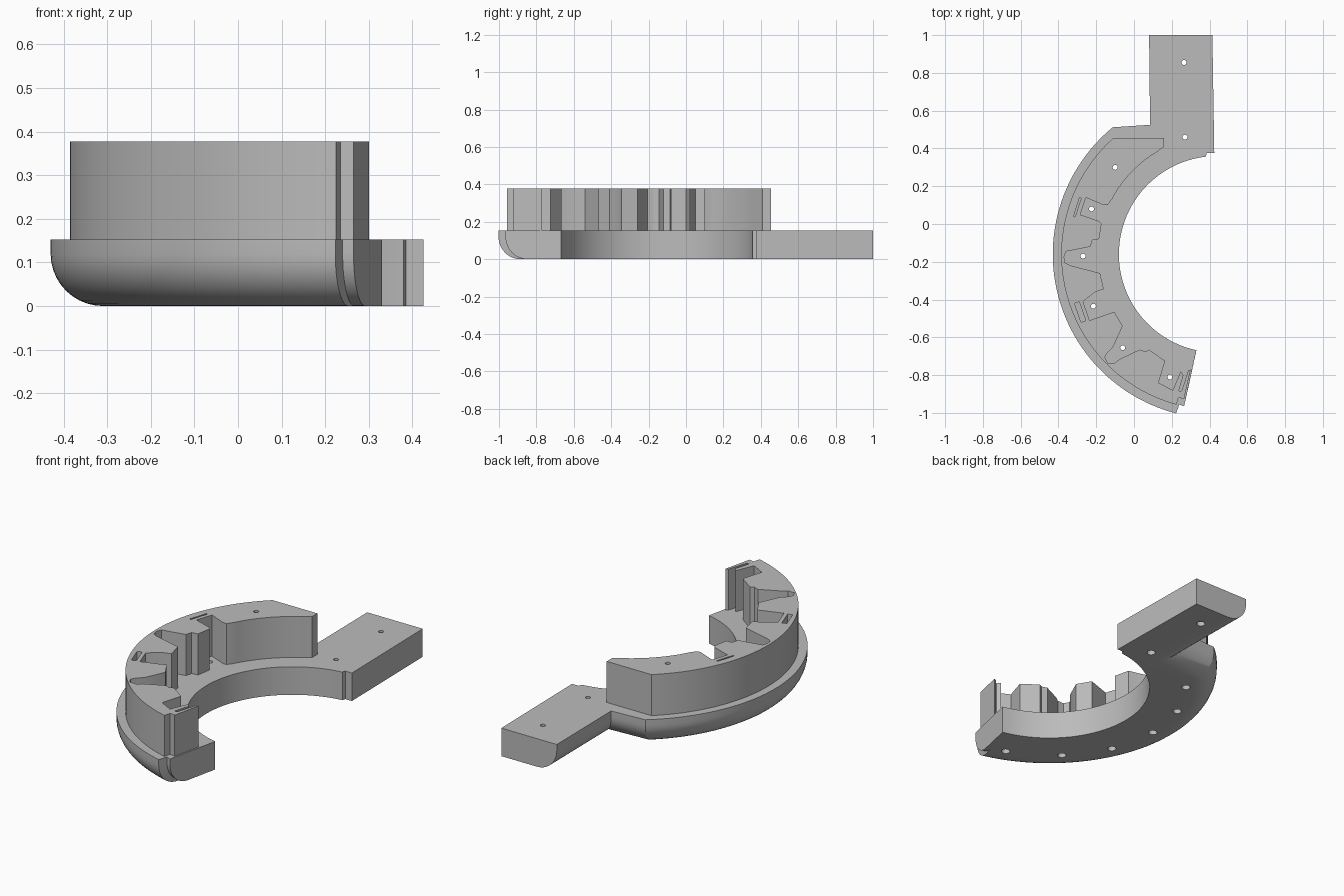
import bpy, bmesh, math

if "Cube" in bpy.data.objects:
    bpy.data.objects.remove(bpy.data.objects["Cube"])

CX, CY = 0.44, -0.16          # centre of the ring
R_IN, R_OUT, R_WALL = 0.52, 0.87, 0.825
BASE_H, TOP_H = 0.153, 0.377
FILLET = 0.12

grey = bpy.data.materials.new("plain grey")
grey.diffuse_color = (0.5, 0.5, 0.5, 1)
grey.use_nodes = True
grey.node_tree.nodes["Principled BSDF"].inputs["Base Color"].default_value = grey.diffuse_color


def arc(r, a0, a1, n):
    return [(CX + r * math.cos(a0 + (a1 - a0) * i / n),
             CY + r * math.sin(a0 + (a1 - a0) * i / n)) for i in range(n + 1)]


def angle(x, y):
    return math.atan2(y - CY, x - CX) % (2 * math.pi)


def loft(name, levels):
    """Stack outlines of equal length: levels = [(z, points), ...]"""
    bm = bmesh.new()
    rings = [[bm.verts.new((x, y, z)) for x, y in pts] for z, pts in levels]
    n = len(rings[0])
    for lo, hi in zip(rings, rings[1:]):
        for i in range(n):
            j = (i + 1) % n
            bm.faces.new((lo[i], lo[j], hi[j], hi[i]))
    bm.faces.new(rings[0][::-1])
    bm.faces.new(rings[-1])
    bmesh.ops.recalc_face_normals(bm, faces=bm.faces)
    me = bpy.data.meshes.new(name)
    bm.to_mesh(me)
    bm.free()
    me.materials.append(grey)
    ob = bpy.data.objects.new(name, me)
    bpy.context.collection.objects.link(ob)
    return ob


def prism(name, pts, z0, z1):
    return loft(name, [(z0, pts), (z1, pts)])


def circle(x, y, r, n=16):
    return [(x + r * math.cos(2 * math.pi * i / n),
             y + r * math.sin(2 * math.pi * i / n)) for i in range(n)]


def cut(ob, cutters):
    """Subtract all cutters, keep the result, smooth the round faces."""
    for c in cutters:
        m = ob.modifiers.new("cut", 'BOOLEAN')
        m.operation, m.solver, m.object = 'DIFFERENCE', 'EXACT', c
    dg = bpy.context.evaluated_depsgraph_get()
    me = bpy.data.meshes.new_from_object(ob.evaluated_get(dg))
    ob.modifiers.clear()
    ob.data = me
    for c in cutters:
        bpy.data.objects.remove(c)
    bpy.ops.object.select_all(action='DESELECT')
    ob.select_set(True)
    bpy.context.view_layer.objects.active = ob
    bpy.ops.object.shade_smooth_by_angle(angle=math.radians(25))


# base: half ring with a straight arm, lower outer edge rounded
def base_outline(d):
    r = R_OUT - d
    start = math.pi - math.asin((0.512 - d - CY) / r)
    end = angle(0.225, -0.995)
    ux, uy = 0.22 * d, 0.97 * d
    pts = [(0.415, 1.0), (0.08 + d, 1.0), (0.085 + d, 0.525 - d)]
    pts += arc(r, start, end, 56)
    pts += [(0.24 + ux, -0.955 + uy), (0.265 + ux, -0.965 + uy)]
    pts += arc(R_IN, angle(0.33, -0.67), angle(0.38, 0.355), 48)
    pts += [(0.385, 0.375), (0.425, 0.375)]
    return pts


levels = []
for i in range(11):
    t = math.pi / 2 * i / 10
    levels.append((FILLET * (1 - math.cos(t)), base_outline(FILLET * (1 - math.sin(t)))))
levels.append((BASE_H, base_outline(0)))
base = loft("base_ring_and_arm", levels)

# wall: raised rim with pockets along its inner side
wall_pts = [(0.16, 0.455)]
wall_pts += arc(R_WALL, math.pi - math.asin((0.455 - CY) / R_WALL), angle(0.225, -0.957), 56)
wall_pts += [
    # slotted end fins
    (0.235, -0.92), (0.265, -0.925), (0.30, -0.77), (0.287, -0.775), (0.252, -0.885),
    (0.237, -0.885), (0.262, -0.80), (0.247, -0.78), (0.205, -0.88),
    # first pocket and tooth
    (0.13, -0.84), (0.165, -0.725), (0.08, -0.665), (0.06, -0.675), (0.03, -0.665),
    # second pocket with hooked corner
    (-0.075, -0.715), (-0.10, -0.735), (-0.14, -0.735), (-0.155, -0.705), (-0.14, -0.68),
    (-0.11, -0.65), (-0.06, -0.54), (-0.105, -0.465),
    # third pocket and tooth
    (-0.235, -0.51), (-0.27, -0.41), (-0.205, -0.36), (-0.16, -0.345), (-0.18, -0.26),
    # centre pocket with rounded back
    (-0.335, -0.22), (-0.365, -0.205), (-0.37, -0.175), (-0.36, -0.145), (-0.33, -0.14),
    (-0.23, -0.12), (-0.22, -0.085), (-0.185, -0.08), (-0.172, 0.0), (-0.185, 0.015),
    # last pocket
    (-0.285, 0.05), (-0.255, 0.14), (-0.16, 0.10), (-0.14, 0.10)]
wall_pts += arc(0.628, angle(-0.115, 0.13), angle(0.115, 0.38), 20)
wall_pts += [(0.16, 0.41)]
wall = prism("raised_wall", wall_pts, BASE_H, TOP_H)

# screw holes, with a wider recess underneath
HOLES = [(0.265, 0.855), (0.27, 0.46), (-0.10, 0.30), (-0.225, 0.08),
         (-0.27, -0.17), (-0.215, -0.435), (-0.06, -0.655), (0.19, -0.81)]
base_cuts = []
for x, y in HOLES:
    base_cuts.append(loft("hole_cutter", [(-0.1, circle(x, y, 0.022)), (0.03, circle(x, y, 0.022)),
                                          (0.031, circle(x, y, 0.013)), (0.5, circle(x, y, 0.013))]))
cut(base, base_cuts)

# wall slots and the one screw hole that passes through it
wall_cuts = [
    prism("hole_cutter", circle(-0.10, 0.30, 0.013), 0.1, 0.5),
    prism("slot_cutter", [(-0.288, 0.14), (-0.28, 0.137), (-0.312, 0.037), (-0.32, 0.04)], 0.1, 0.5),
    prism("slot_cutter", [(-0.315, -0.42), (-0.29, -0.412), (-0.255, -0.512), (-0.28, -0.52)], 0.1, 0.5)]
cut(wall, wall_cuts)
